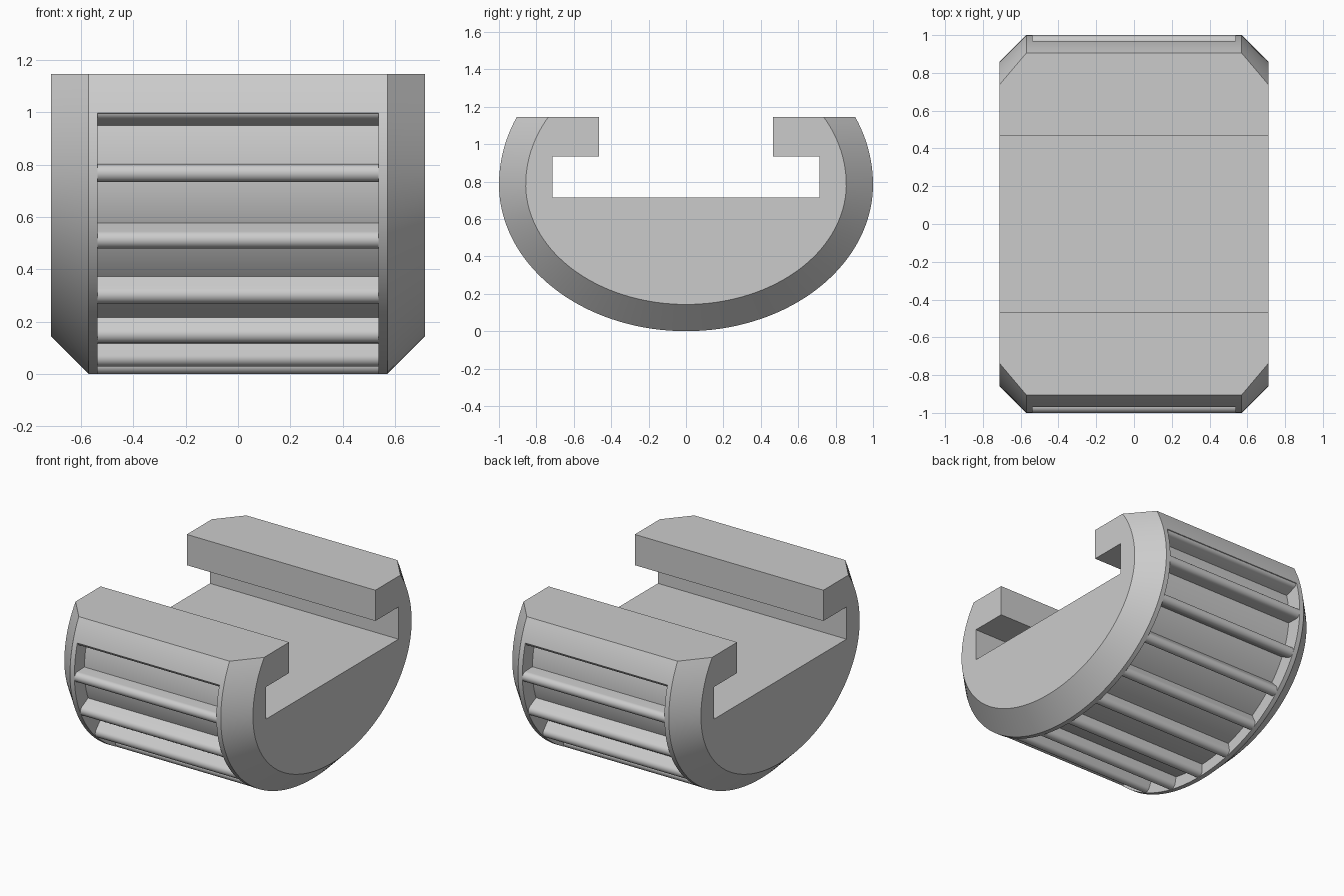
import bpy, bmesh, math
from mathutils import Vector

cube = bpy.data.objects.get("Cube")
if cube:
    bpy.data.objects.remove(cube, do_unlink=True)

MID, TOP = 0.785, 1.145        # height of the widest line and of the flat top
LOW, HIGH = 0.785, 0.846       # lower and upper radii of the rounded outline
HALF, CHAMFER, RECESS_HALF = 0.713, 0.143, 0.537
RIB = 0.034                    # half the width of a grip rib

grey = bpy.data.materials.new("light grey")
grey.use_nodes = True
grey.diffuse_color = (0.6, 0.6, 0.6, 1)
grey.node_tree.nodes["Principled BSDF"].inputs["Base Color"].default_value = grey.diffuse_color


def finish(name, bm):
    bmesh.ops.remove_doubles(bm, verts=bm.verts, dist=1e-5)
    bmesh.ops.recalc_face_normals(bm, faces=bm.faces)
    mesh = bpy.data.meshes.new(name)
    bm.to_mesh(mesh)
    bm.free()
    mesh.materials.append(grey)
    obj = bpy.data.objects.new(name, mesh)
    bpy.context.collection.objects.link(obj)
    bpy.ops.object.select_all(action="DESELECT")
    obj.select_set(True)
    bpy.context.view_layer.objects.active = obj
    bpy.ops.object.shade_smooth_by_angle(angle=math.radians(30))


def loft(bm, rings):
    """Skin a row of equal rings and close both ends."""
    rings = [[bm.verts.new(p) for p in ring] for ring in rings]
    for r1, r2 in zip(rings, rings[1:]):
        for i in range(len(r1)):
            j = (i + 1) % len(r1)
            bm.faces.new((r1[i], r1[j], r2[j], r2[i]))
    bm.faces.new(rings[0])
    bm.faces.new(rings[-1])


def end_angle(inset, z=TOP):
    return math.asin((z - MID) / (HIGH - inset))


def outline(a, inset=0):
    """Point on the rounded outline: front at 0, bottom at pi/2, back at pi."""
    scale = end_angle(inset) / end_angle(0)
    if a < 0:
        a *= scale
    elif a > math.pi:
        a = math.pi + (a - math.pi) * scale
    b = (LOW if math.sin(a) > 0 else HIGH) - inset
    return Vector((0, -math.cos(a) * (1 - inset), MID - b * math.sin(a)))


def tangent(a):
    return (outline(a + 0.001) - outline(a - 0.001)).normalized()


def inward(a):
    t = tangent(a)
    return Vector((0, -t.z, t.y))


def depth(a):
    """Depth of the grip recess, greater at the sides than underneath."""
    return 0.078 + 0.03 * math.cos(a) ** 2


def spread(a, b, n):
    return [a + (b - a) * i / n for i in range(n + 1)]


# Angles along the outline, doubled where the grip recess starts and stops
first, last = -end_angle(0), math.pi + end_angle(0)
grip_start = -end_angle(0, 0.997)
grip_stop = math.pi - grip_start
samples = [(a, False) for a in spread(first, grip_start, 5)]
samples += [(a, True) for a in spread(grip_start, grip_stop, 80)]
samples += [(a, False) for a in spread(grip_stop, last, 5)]

# Slot with an undercut, open at the top
half_slot = [(0.465, TOP), (0.465, 0.935), (0.715, 0.935), (0.715, 0.715)]
slot = half_slot + [(-y, z) for y, z in reversed(half_slot)]


def section(x, inset, recessed):
    pts = []
    for a, in_grip in samples:
        p = outline(a, inset)
        if recessed and in_grip:
            p += inward(a) * depth(a)
        pts.append((x, p.y, p.z))
    return pts + [(x, y, z) for y, z in slot]


# Body: one loft from side to side, with chamfered rims and a sunken grip band
bm = bmesh.new()
right_half = [(HALF, CHAMFER, False), (HALF - CHAMFER, 0, False),
              (RECESS_HALF, 0, False), (RECESS_HALF, 0, True)]
stations = [(-x, i, r) for x, i, r in right_half] + right_half[::-1]
loft(bm, [section(*s) for s in stations])
bmesh.ops.dissolve_degenerate(bm, edges=bm.edges, dist=1e-6)
finish("body", bm)

# Grip ribs: round-topped bars evenly spaced along the outline, flush with the rims
spacing, travelled = 0.278, 0.0
a = math.asin((MID - 0.767) / LOW)
centres = [a]
while len(centres) < 11:
    travelled += (outline(a + 0.001) - outline(a)).length
    a += 0.001
    if travelled >= spacing:
        centres.append(a)
        travelled -= spacing

# The outermost pair is half sunk into the ends of the recess
edge = -end_angle(0, 1.015)
centres = [edge] + centres + [math.pi - edge]
for n, a in enumerate(centres):
    p, t, i = outline(a), tangent(a), inward(a)
    arch = [p + i * RIB + (t * math.cos(f) - i * math.sin(f)) * RIB
            for f in spread(0, math.pi, 16)]
    foot = p + i * (depth(a) + 0.01)
    arch += [foot - t * RIB, foot + t * RIB]
    bm = bmesh.new()
    loft(bm, [[(x, q.y, q.z) for q in arch] for x in (-RECESS_HALF, RECESS_HALF)])
    finish(f"grip_rib_{n + 1}", bm)
